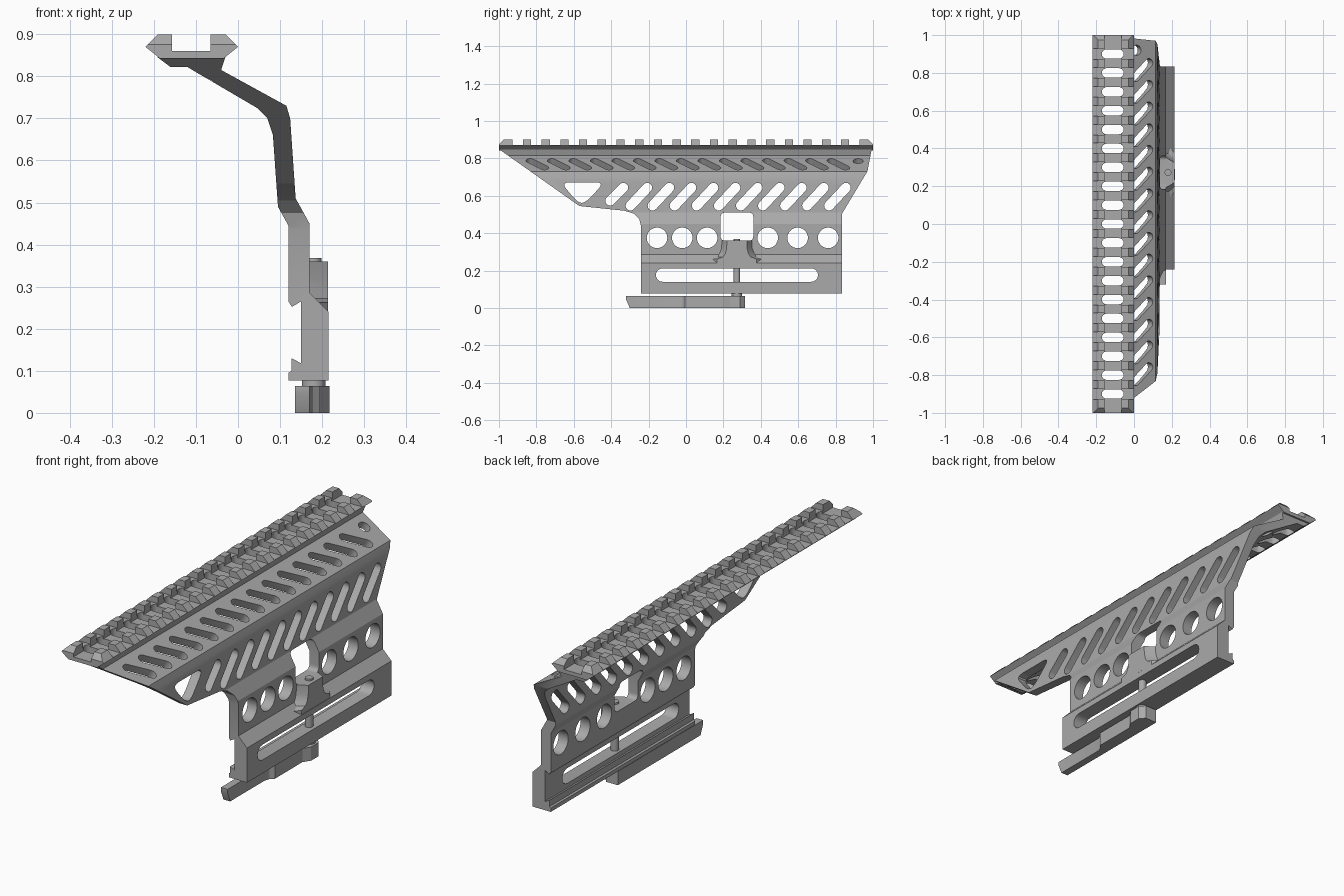
import bpy, bmesh, math
from mathutils import Matrix, Vector

old = bpy.data.objects.get("Cube")
if old:
    bpy.data.objects.remove(old, do_unlink=True)

mat = bpy.data.materials.new("anodised_grey")
mat.use_nodes = True
GREY = (0.4, 0.4, 0.4, 1)
mat.diffuse_color = GREY
mat.node_tree.nodes["Principled BSDF"].inputs["Base Color"].default_value = GREY

# Mapping of 2D outline plus depth to 3D for each extrusion axis
MAP = {"x": lambda u, v, d: (d, u, v),
       "y": lambda u, v, d: (u, d, v),
       "z": lambda u, v, d: (u, v, d)}


def prism(name, outlines, axis, lo, hi, matrix=None):
    """Extrude one or more closed outlines along an axis."""
    bm = bmesh.new()
    for pts in outlines:
        rings = [[bm.verts.new(MAP[axis](u, v, d)) for u, v in pts] for d in (lo, hi)]
        bm.faces.new(rings[0])
        bm.faces.new(rings[1][::-1])
        for i in range(len(pts)):
            j = (i + 1) % len(pts)
            bm.faces.new((rings[0][i], rings[1][i], rings[1][j], rings[0][j]))
    return finish(name, bm, matrix)


def finish(name, bm, matrix=None):
    bmesh.ops.recalc_face_normals(bm, faces=bm.faces)
    if matrix:
        bm.transform(matrix)
    me = bpy.data.meshes.new(name)
    bm.to_mesh(me)
    bm.free()
    me.materials.append(mat)
    ob = bpy.data.objects.new(name, me)
    bpy.context.collection.objects.link(ob)
    return ob


def boolean(ob, cutter, op="DIFFERENCE"):
    mod = ob.modifiers.new("cut", "BOOLEAN")
    mod.operation, mod.solver, mod.object = op, "EXACT", cutter
    bpy.context.view_layer.objects.active = ob
    bpy.ops.object.modifier_apply(modifier=mod.name)
    bpy.data.objects.remove(cutter, do_unlink=True)


def slot(a, b, r, n=8):
    """Round-ended slot outline between two centres."""
    a, b = Vector(a), Vector(b)
    ang = math.atan2(b.y - a.y, b.x - a.x)
    pts = []
    for c, start in ((b, ang - math.pi / 2), (a, ang + math.pi / 2)):
        for i in range(n + 1):
            t = start + math.pi * i / n
            pts.append((c.x + r * math.cos(t), c.y + r * math.sin(t)))
    return pts


def circle(u, v, r, n=28):
    return [(u + r * math.cos(math.tau * i / n), v + r * math.sin(math.tau * i / n)) for i in range(n)]


def rounded(corners, r, n=5):
    """Outline with its corners softened by quadratic curves."""
    pts = []
    for i, c in enumerate(corners):
        c = Vector(c)
        ends = []
        for o in (corners[i - 1], corners[(i + 1) % len(corners)]):
            d = Vector(o) - c
            ends.append(c + d.normalized() * min(r, d.length * 0.45))
        for k in range(n + 1):
            t = k / n
            p = ends[0] * (1 - t) ** 2 + c * 2 * t * (1 - t) + ends[1] * t * t
            pts.append((p.x, p.y))
    return pts


def box(u0, u1, v0, v1):
    return [(u0, v0), (u1, v0), (u1, v1), (u0, v1)]


STEPS = [k / 10 for k in range(-9, 10)]


def rail_holes():
    return prism("cutter", [slot((-0.145, y), (-0.08, y), 0.025) for y in STEPS], "z", 0.7, 0.95)


# Top rail with chamfered ends, cross slots and drain holes
rail = prism("top_rail", [[(-0.22, 0.87), (-0.19, 0.9), (-0.157, 0.9), (-0.157, 0.86), (-0.065, 0.86),
                           (-0.065, 0.9), (-0.03, 0.9), (0, 0.87), (-0.035, 0.842), (-0.185, 0.842)]],
             "y", -1, 1)
boolean(rail, prism("cutter", [[(-1, 0.8), (1, 0.8), (1, 0.876), (0.965, 0.91), (-0.965, 0.91), (-1, 0.876)]],
                    "x", -0.5, 0.5), "INTERSECT")
boolean(rail, prism("cutter", [box(y - 0.028, y + 0.028, 0.871, 0.95) for y in STEPS], "x", -0.4, 0.4))
boolean(rail, rail_holes())

# Side plate: bent section running down to the grooved clamp body
plate = prism("side_plate", [[
    (-0.192, 0.846), (-0.16, 0.822), (-0.12, 0.822), (-0.105, 0.813), (0.045, 0.725), (0.07, 0.7),
    (0.083, 0.66), (0.095, 0.49), (0.12, 0.445), (0.12, 0.265), (0.128, 0.252), (0.15, 0.265),
    (0.15, 0.118), (0.127, 0.13), (0.127, 0.1), (0.12, 0.095), (0.12, 0.077), (0.215, 0.077),
    (0.215, 0.24), (0.17, 0.285), (0.17, 0.45), (0.137, 0.51), (0.124, 0.7), (0.115, 0.73),
    (-0.04, 0.815), (-0.03, 0.846)]], "y", -1, 1)
# Side outline of the plate
boolean(plate, prism("cutter", [[
    (-1, 0.86), (-0.99, 0.842), (-0.57, 0.545), (-0.33, 0.52), (-0.28, 0.505), (-0.25, 0.475),
    (-0.24, 0.435), (-0.24, 0.05), (0.835, 0.05), (0.835, 0.505), (0.97, 0.73), (0.995, 0.86)]],
    "x", -0.6, 0.6), "INTERSECT")
boolean(plate, rail_holes())

# Flared boss around the clamp bolt
MID = 0.272
flank = [(0.17, 0.2), (0.17, 0.262), (0.12, 0.272), (0.1, 0.29), (0.088, 0.32), (0.086, 0.36)]
bm = bmesh.new()
rings = []
for x, s in ((0.16, 1), (0.214, 0.62)):
    pts = [(MID + s * u, v) for u, v in flank] + [(MID - s * u, v) for u, v in flank[::-1]]
    rings.append([bm.verts.new((x, u, v)) for u, v in pts])
    bm.faces.new(rings[-1])
for i in range(len(rings[0])):
    j = (i + 1) % len(rings[0])
    bm.faces.new((rings[0][i], rings[0][j], rings[1][j], rings[1][i]))
boolean(plate, finish("boss", bm), "UNION")

# Openings through the side: lightening slots, corner opening, holes, window, long slot
openings = [slot((y - 0.045, 0.547), (y + 0.045, 0.643), 0.026)
            for y in (0.81 - 0.118 * i for i in range(10))]
openings.append(slot((-0.405, 0.573), (-0.335, 0.643), 0.026))
openings.append(rounded([(-0.67, 0.672), (-0.435, 0.672), (-0.54, 0.56), (-0.58, 0.565)], 0.05))
openings += [circle(y, 0.375, 0.055) for y in (-0.155, -0.02, 0.113, 0.437, 0.597, 0.76)]
openings.append(rounded(box(0.185, 0.36, 0.36, 0.51), 0.025))
openings.append(slot((-0.125, 0.176), (0.67, 0.176), 0.036))
boolean(plate, prism("cutter", openings, "x", 0.02, 0.4))

# Slanted slots and a round hole through the sloped shoulder
tilt = Matrix.Translation((0.045, 0, 0.77)) @ Matrix.Rotation(math.radians(28.7), 4, "Y")
shoulder = [slot((-0.04, y - 0.038), (0.04, y + 0.038), 0.023)
            for y in (0.815 - 0.115 * i for i in range(15))]
shoulder.append(circle(-0.035, 0.92, 0.027))
boolean(plate, prism("cutter", shoulder, "z", -0.07, 0.05, tilt))

# Clamp bolt and its collar
prism("clamp_bolt", [circle(0.18, MID, 0.018)], "z", 0.03, 0.368)
prism("bolt_collar", [circle(0.18, MID, 0.028)], "z", 0.06, 0.08)

# Locking lever with an angled tip
lever = prism("locking_lever", [[
    (0.135, -0.32), (0.17, -0.32), (0.17, -0.045), (0.178, -0.02), (0.195, -0.005), (0.195, 0.2),
    (0.217, 0.235), (0.217, 0.29), (0.195, 0.315), (0.135, 0.315)]], "z", 0, 0.064)
boolean(lever, prism("cutter", [[(-0.32, 0.1), (-0.32, 0.045), (-0.28, -0.05), (0.4, -0.05), (0.4, 0.1)]],
                     "x", 0, 0.4), "INTERSECT")

# Smooth the rounded walls, keep edges crisp
bpy.ops.object.select_all(action="DESELECT")
for ob in bpy.context.collection.objects:
    if ob.type == "MESH" and mat.name in ob.data.materials:
        ob.select_set(True)
        bpy.context.view_layer.objects.active = ob
bpy.ops.object.shade_smooth_by_angle(angle=math.radians(24))
